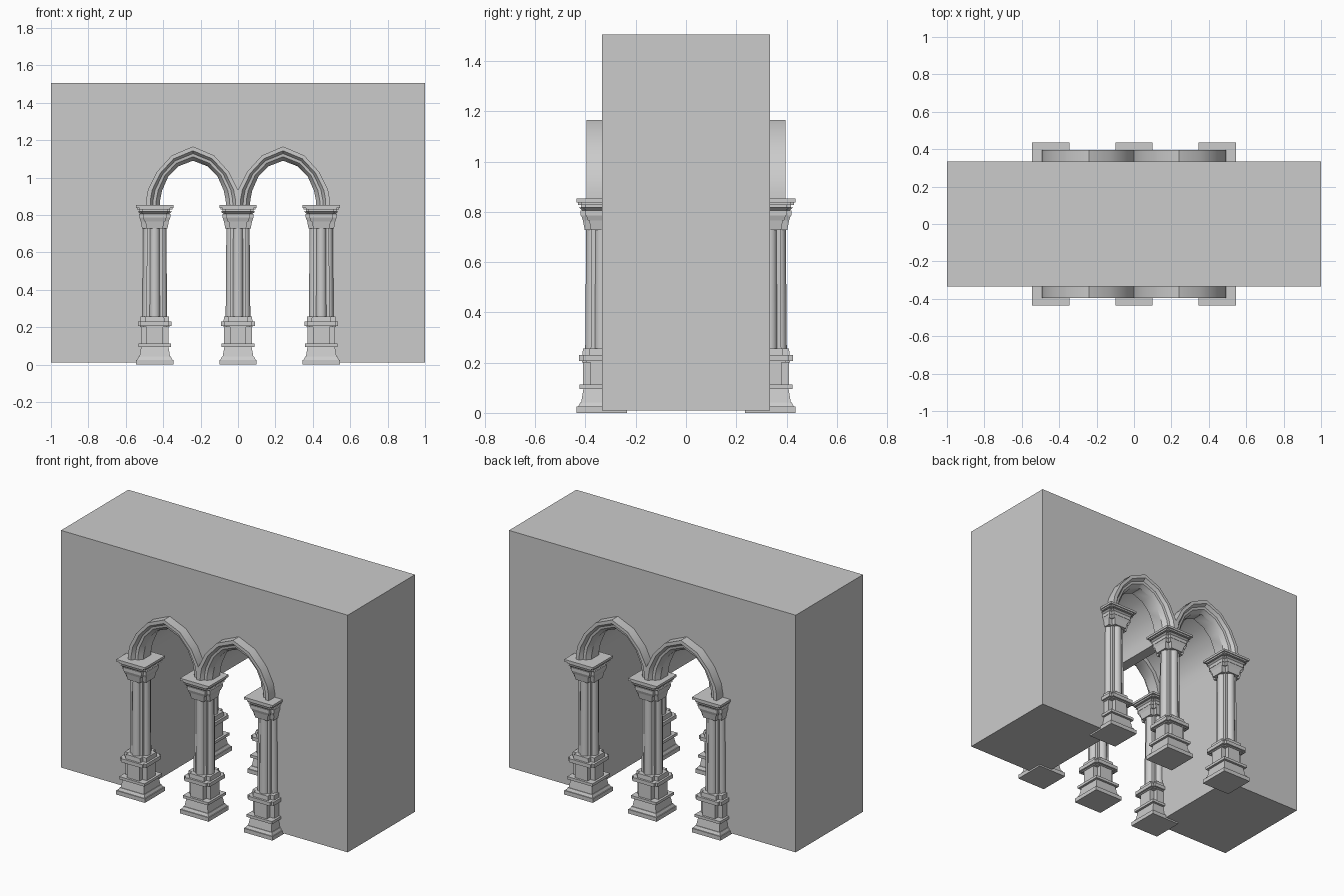
import bpy, bmesh, math
from mathutils import Vector

cube = bpy.data.objects.get("Cube")
if cube:
    bpy.data.objects.remove(cube, do_unlink=True)

stone = bpy.data.materials.new("grey_stone")
stone.use_nodes = True
stone.diffuse_color = (0.6, 0.6, 0.6, 1)
stone.node_tree.nodes["Principled BSDF"].inputs["Base Color"].default_value = (0.6, 0.6, 0.6, 1)

DEPTH = 0.335      # half depth of the wall
PITCH = 0.445      # spacing of the columns
ARCH_X = 0.241     # centre of each arch


def finish(name, bm):
    bmesh.ops.recalc_face_normals(bm, faces=bm.faces)
    mesh = bpy.data.meshes.new(name)
    bm.to_mesh(mesh)
    bm.free()
    mesh.materials.append(stone)
    obj = bpy.data.objects.new(name, mesh)
    bpy.context.collection.objects.link(obj)
    bpy.ops.object.select_all(action="DESELECT")
    obj.select_set(True)
    bpy.context.view_layer.objects.active = obj
    bpy.ops.object.shade_smooth_by_angle(angle=math.radians(35))
    return obj


def loft(bm, rings, closed=True):
    """Skin matching rings of points and cap both ends."""
    loops = [[bm.verts.new(p) for p in ring] for ring in rings]
    n = len(loops[0])
    for a, b in zip(loops, loops[1:]):
        for i in range(n):
            j = (i + 1) % n
            bm.faces.new((a[i], a[j], b[j], b[i]))
    bm.faces.new(loops[0])
    bm.faces.new(loops[-1])


def plan(h, notch, z):
    """Square outline of half width h, its corners notched when asked."""
    pts = []
    for k in range(4):
        c = h - notch
        corner = [(h, c), (c, c), (c, h)] if notch else [(h, h)]
        for x, y in corner:
            for _ in range(k):
                x, y = -y, x
            pts.append((x, y, z))
    return pts


def lobe(x, y, r, z, sides=12):
    turn = 2 * math.pi / sides
    return [(x + r * math.cos(i * turn), y + r * math.sin(i * turn), z) for i in range(sides)]


# Arch curves: half width and height, from springing to point
OUTER = [(.25, .83), (.25, .88), (.24, .936), (.193, 1.03), (.113, 1.118), (0, 1.166)]
INNER = [(.178, .83), (.175, .88), (.165, .93), (.132, 1.005), (.078, 1.06), (0, 1.09)]


def arch_curve(t):
    """Whole arch, left to right; t blends from outer (0) to inner (1)."""
    half = [Vector(o).lerp(Vector(i), t) for o, i in zip(OUTER, INNER)]
    return [(-p.x, p.y) for p in half] + [(p.x, p.y) for p in reversed(half[:-1])]


# Wall with a passage under two pointed vaults
vault = arch_curve(0.6)
outline = [(-1, .01), (-.45, .01)]
for cx in (-ARCH_X, ARCH_X):
    outline += [(cx + x, z) for x, z in vault]
outline += [(.45, .01), (1, .01), (1, 1.505), (-1, 1.505)]
bm = bmesh.new()
loft(bm, [[(x, y, z) for x, z in outline] for y in (-DEPTH, DEPTH)])
finish("wall", bm)

# Moulded arch rings: blend across the ring, distance from the middle plane
MOULDING = [(0, .27), (0, .395), (.3, .395), (.5, .375), (.72, .372), (1, .345), (1, .27)]
for side, sy in (("front", -1), ("back", 1)):
    for hand, sx in (("right", -1), ("left", 1)):
        curves = [(arch_curve(t), y) for t, y in MOULDING]
        rings = [[(sx * ARCH_X + c[i][0], sy * y, c[i][1]) for c, y in curves]
                 for i in range(len(vault))]
        bm = bmesh.new()
        loft(bm, rings)
        finish(f"arch_{side}_{hand}", bm)

# Column tiers: bottom, top, half width at bottom and top, corner notch
TIERS = [
    (0, .025, .1, .1, 0), (.025, .042, .094, .086, 0),
    (.042, .095, .082, .073, 0), (.095, .112, .088, .088, 0),
    (.112, .2, .074, .074, .03), (.2, .207, .078, .078, .015),
    (.207, .23, .09, .09, .015), (.23, .257, .077, .075, .025),
    (.727, .765, .068, .075, .025), (.765, .785, .075, .082, .02),
    (.785, .806, .084, .084, .02), (.806, .818, .078, .092, .015),
    (.818, .828, .082, .082, .015), (.828, .838, .094, .094, .012),
    (.838, .852, .1, .1, .0),
]


def add_column(name, x, y):
    bm = bmesh.new()
    for z0, z1, h0, h1, notch in TIERS:
        loft(bm, [plan(h0, notch, z0), plan(h1, notch, z1)])
    # clustered shaft: square core and four round lobes
    loft(bm, [plan(.044, 0, .25), plan(.042, 0, .74)])
    for dx, dy in ((1, 0), (-1, 0), (0, 1), (0, -1)):
        loft(bm, [lobe(dx * .037, dy * .037, .029, .25),
                  lobe(dx * .035, dy * .035, .027, .74)])
    finish(name, bm).location = (x, y, 0)


for side, sy in (("front", -1), ("back", 1)):
    for place, sx in (("right", -1), ("middle", 0), ("left", 1)):
        add_column(f"column_{side}_{place}", sx * PITCH, sy * DEPTH)
